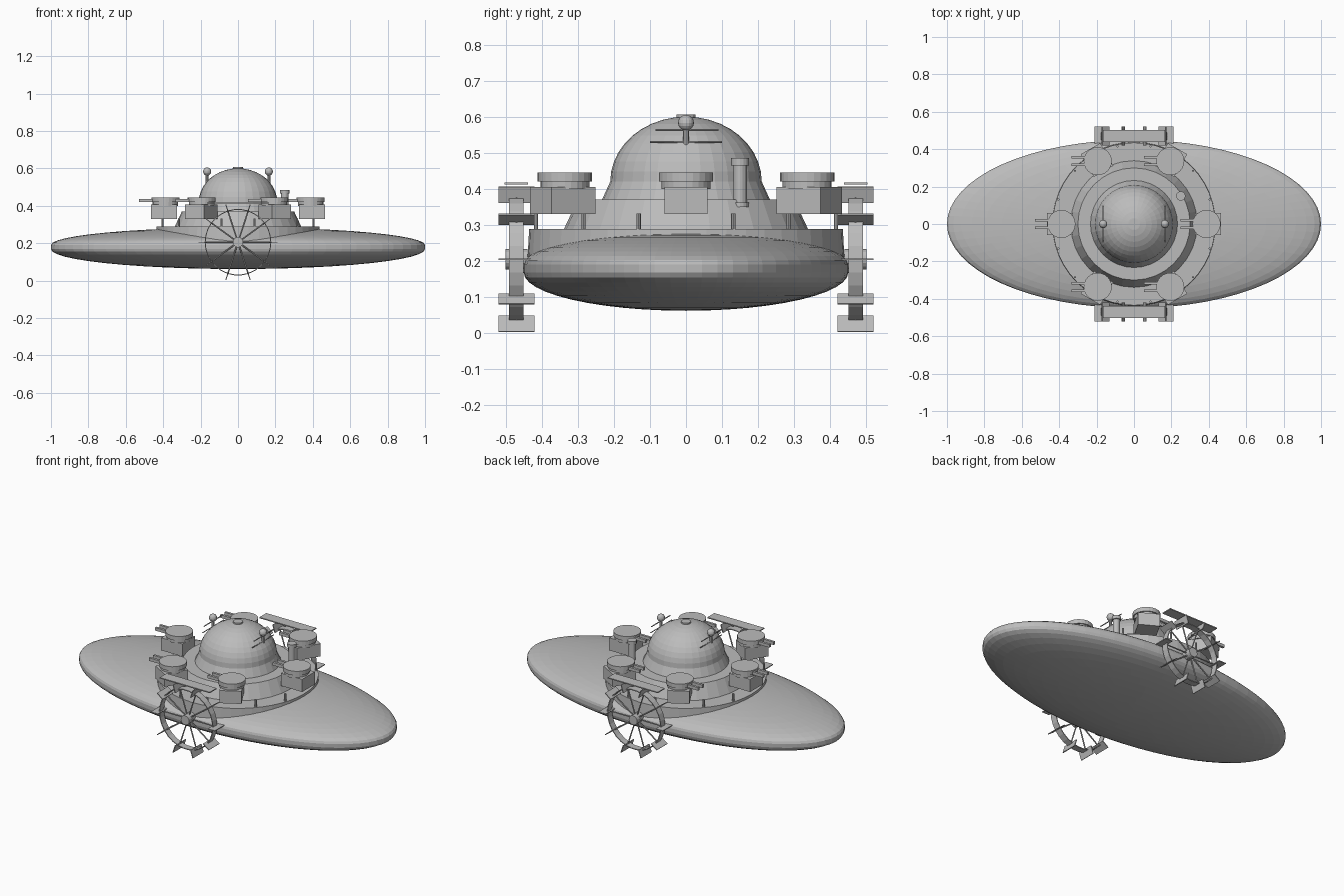
import bpy, bmesh, math
from math import sin, cos, pi, radians
from mathutils import Matrix, Vector

if "Cube" in bpy.data.objects:
    bpy.data.objects.remove(bpy.data.objects["Cube"], do_unlink=True)

GREY = (0.5, 0.5, 0.5, 1)
mat = bpy.data.materials.new("plain grey")
mat.use_nodes = True
mat.diffuse_color = GREY
mat.node_tree.nodes["Principled BSDF"].inputs["Base Color"].default_value = GREY


def finish(bm, name):
    bmesh.ops.recalc_face_normals(bm, faces=bm.faces)
    me = bpy.data.meshes.new(name)
    bm.to_mesh(me)
    bm.free()
    me.materials.append(mat)
    ob = bpy.data.objects.new(name, me)
    bpy.context.collection.objects.link(ob)
    return ob


def lathe(name, profile, segs, at=(0, 0, 0), scale_y=1):
    """Turn a (radius, height) profile around z; zero radius closes to a pole."""
    bm = bmesh.new()
    rings = []
    for r, z in profile:
        n = segs if r > 1e-5 else 1
        rings.append([bm.verts.new((at[0] + r * cos(2 * pi * i / segs),
                                    at[1] + r * scale_y * sin(2 * pi * i / segs),
                                    at[2] + z)) for i in range(n)])
    for a, b in zip(rings, rings[1:]):
        for i in range(segs):
            j = (i + 1) % segs
            loop = [a[i % len(a)], a[j % len(a)], b[j % len(b)], b[i % len(b)]]
            bm.faces.new(list(dict.fromkeys(loop)))
    return finish(bm, name)


def disc_stack(name, profile, segs, at):
    """A lathe with flat closed ends."""
    return lathe(name, [(0, profile[0][1])] + profile + [(0, profile[-1][1])], segs, at)


def add_box(bm, size, matrix):
    bmesh.ops.create_cube(bm, size=1, matrix=matrix @ Matrix.Diagonal((*size, 1)))


def add_rod(bm, p, q, radius, segs=8):
    p, q = Vector(p), Vector(q)
    d = q - p
    m = Matrix.Translation((p + q) / 2) @ d.to_track_quat('Z', 'Y').to_matrix().to_4x4()
    bmesh.ops.create_cone(bm, cap_ends=True, segments=segs, radius1=radius,
                          radius2=radius, depth=d.length, matrix=m)


# Lens-shaped hull with a narrow rim band
steps = [i * pi / 24 for i in range(13)]
lower = [(sin(a), 0.168 - 0.106 * cos(a)) for a in steps]
upper = [(cos(a), 0.19 + 0.094 * sin(a)) for a in steps]
lower[0], upper[-1] = (0, 0.062), (0, 0.284)
lathe("hull", lower + upper, 64, scale_y=0.45)

# Round deck and sloped upper tier
disc_stack("main_deck", [(0.44, 0.19), (0.435, 0.288)], 48, (0, 0, 0))
disc_stack("upper_tier", [(0.34, 0.285), (0.30, 0.37)], 32, (0, 0, 0))

# Dome on a flared collar, with a cap
dome = [(0.235, 0.365), (0.21, 0.42)]
dome += [(0.21 * cos(i * pi / 20), 0.42 + 0.18 * sin(i * pi / 20)) for i in range(1, 10)]
lathe("dome", dome + [(0, 0.6)], 32)
disc_stack("dome_cap", [(0.027, 0.59), (0.027, 0.606)], 16, (0, 0, 0))

# Funnel
disc_stack("funnel", [(0.024, 0.35), (0.024, 0.362), (0.019, 0.362), (0.019, 0.465),
                      (0.025, 0.465), (0.025, 0.485)], 16, (0.25, 0.15, 0))

# Ball-topped masts with cross bars on both sides of the dome
for side, word in ((1, "left"), (-1, "right")):
    bm = bmesh.new()
    x = 0.165 * side
    bmesh.ops.create_uvsphere(bm, u_segments=16, v_segments=8, radius=0.022,
                              matrix=Matrix.Translation((x, 0, 0.583)))
    add_rod(bm, (x, 0, 0.5), (x, 0, 0.575), 0.008)
    add_rod(bm, (x, -0.085, 0.563), (x, 0.09, 0.563), 0.003)
    add_rod(bm, (x, -0.1, 0.53), (x, 0.1, 0.53), 0.0025)
    finish(bm, word + "_mast")

# Six gun turrets on radial sponsons, all guns pointing the same way
for k in range(6):
    a = k * pi / 3
    cx, cy = 0.388 * cos(a), 0.388 * sin(a)
    bm = bmesh.new()
    add_box(bm, (0.14, 0.12, 0.075), Matrix.Rotation(a, 4, 'Z')
            @ Matrix.Translation((0.395, 0, 0.368)))
    finish(bm, f"sponson_{k + 1}")
    disc_stack(f"turret_{k + 1}", [(0.068, 0.4), (0.068, 0.42), (0.075, 0.42),
                                   (0.075, 0.445)], 24, (cx, cy, 0))
    bm = bmesh.new()
    for dy in (-0.02, 0.02):
        add_box(bm, (0.1, 0.014, 0.018),
                Matrix.Translation((cx - 0.09, cy + dy, 0.428)))
    finish(bm, f"gun_pair_{k + 1}")

# Short posts around the deck edge
bm = bmesh.new()
for k in range(6):
    for off in (-18, 18):
        a = k * pi / 3 + radians(off)
        x, y = 0.425 * cos(a), 0.425 * sin(a)
        add_rod(bm, (x, y, 0.28), (x, y, 0.332), 0.006)
finish(bm, "deck_posts")

# Paddle wheels on the front and back
HUB = 0.205
for side, word in ((-1, "front"), (1, "back")):
    y = 0.47 * side
    centre = Matrix.Translation((0, y, HUB))
    bm = bmesh.new()
    add_rod(bm, (0, y - 0.03, HUB), (0, y + 0.03, HUB), 0.028, 16)
    add_rod(bm, (0, 0.35 * side, HUB), (0, y, HUB), 0.015, 12)
    finish(bm, word + "_wheel_hub")

    paddles, spokes = bmesh.new(), bmesh.new()
    for k in range(10):
        a = radians(18 + 36 * k)
        turn = centre @ Matrix.Rotation(a, 4, 'Y')
        add_box(paddles, (0.005, 0.1, 0.047), turn @ Matrix.Translation((0, 0, 0.188)))
        add_rod(spokes, (0, y, HUB), turn @ Vector((0, 0, 0.18)), 0.004, 6)
    finish(paddles, word + "_wheel_paddles")
    finish(spokes, word + "_wheel_spokes")

    # Thin hoop
    bm = bmesh.new()
    hoop = [[bm.verts.new((r * cos(i * pi / 15), y + w, HUB + r * sin(i * pi / 15)))
             for r, w in ((0.178, -0.02), (0.178, 0.02), (0.173, 0.02), (0.173, -0.02))]
            for i in range(30)]
    for i in range(30):
        a, b = hoop[i], hoop[(i + 1) % 30]
        for j in range(4):
            n = (j + 1) % 4
            bm.faces.new((a[j], a[n], b[n], b[j]))
    finish(bm, word + "_wheel_hoop")

    # Guard board over the wheel
    bm = bmesh.new()
    add_box(bm, (0.33, 0.065, 0.006), Matrix.Translation((0, y, 0.415)))
    finish(bm, word + "_wheel_guard")
